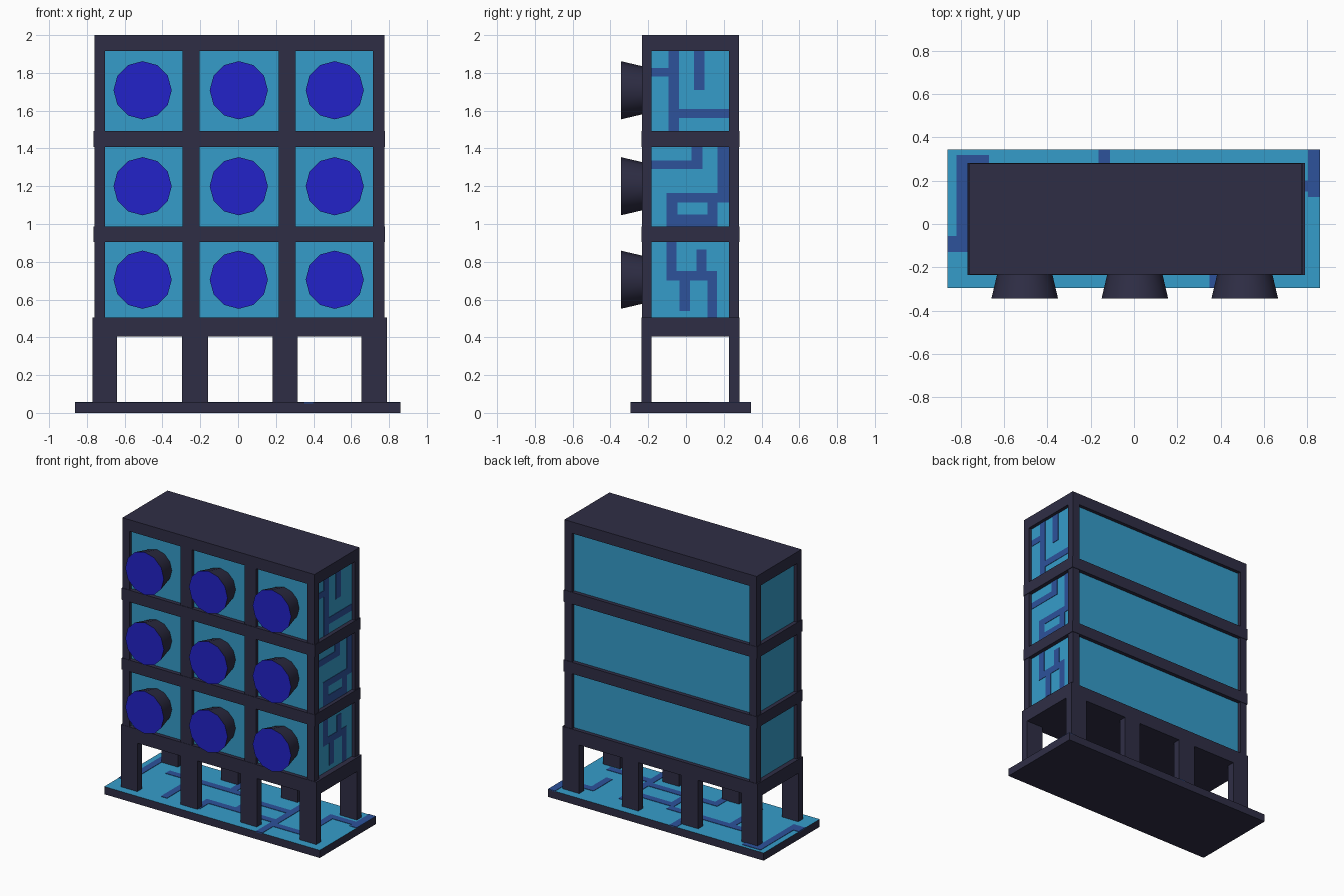
import bpy, bmesh, math
from mathutils import Matrix


def material(name, rgb):
    m = bpy.data.materials.new(name)
    m.diffuse_color = (*rgb, 1)
    return m


DARK = material("dark frame", (0.028, 0.027, 0.06))
CYAN = material("cyan panel", (0.036, 0.335, 0.59))
CIRCUIT = material("circuit blue", (0.026, 0.085, 0.33))
DISC = material("deep blue lens", (0.016, 0.016, 0.58))


def add_box(bm, x0, x1, y0, y1, z0, z1):
    m = Matrix.Translation(((x0 + x1) / 2, (y0 + y1) / 2, (z0 + z1) / 2))
    m = m @ Matrix.Diagonal((x1 - x0, y1 - y0, z1 - z0, 1))
    bmesh.ops.create_cube(bm, size=1, matrix=m)


def finish(name, bm, *mats):
    me = bpy.data.meshes.new(name)
    bm.to_mesh(me)
    bm.free()
    for m in mats:
        me.materials.append(m)
    ob = bpy.data.objects.new(name, me)
    bpy.context.collection.objects.link(ob)
    return ob


def boxes(name, mat, items):
    bm = bmesh.new()
    for b in items:
        add_box(bm, *b)
    return finish(name, bm, mat)


# Base slab: cyan on top, dark elsewhere
bm = bmesh.new()
add_box(bm, -0.862, 0.86, -0.295, 0.345, 0, 0.055)
bm.normal_update()
for f in bm.faces:
    f.material_index = 1 if f.normal.z > 0.5 else 0
finish("base_slab", bm, DARK, CYAN)

# Circuit tracks on the base (x0, x1, y0, y1)
base_tracks = [
    (-0.82, -0.77, -0.13, 0.32), (-0.82, -0.67, 0.27, 0.32), (-0.862, -0.77, -0.13, -0.055),
    (0.805, 0.86, 0.125, 0.345), (0.60, 0.82, 0.15, 0.20), (0.60, 0.65, -0.02, 0.20),
    (-0.165, -0.11, 0.10, 0.345), (-0.65, 0.05, 0.10, 0.15), (-0.47, -0.42, -0.21, 0.15),
    (0.35, 0.40, -0.295, 0.20), (0.03, 0.40, 0.05, 0.10), (0.03, 0.08, -0.12, 0.10),
    (-0.20, 0.40, -0.12, -0.07), (-0.20, -0.15, -0.22, -0.07), (0.35, 0.72, -0.17, -0.12),
]
boxes("base_circuit_tracks", CIRCUIT, [(*t, 0.05, 0.058) for t in base_tracks])

# Legs in two rows and the deck they carry
leg_x = [(-0.77, -0.64), (-0.296, -0.16), (0.183, 0.315), (0.655, 0.79)]
leg_y = [(-0.235, -0.182), (0.228, 0.283)]
boxes("legs", DARK, [(*x, *y, 0.05, 0.42) for x in leg_x for y in leg_y])
boxes("deck", DARK, [(-0.77, 0.79, -0.235, 0.283, 0.405, 0.505)])

# Cyan core whose faces show as recessed panels
PX = 0.75
boxes("panel_core", CYAN, [(-0.735, PX, -0.207, 0.255, 0.5, 1.95)])

# Frame: corner posts, front mullions, floor bands and roof
boxes("corner_posts", DARK, [(*x, *y, 0.5, 1.95)
                             for x in ((-0.76, -0.705), (0.715, 0.775))
                             for y in ((-0.233, -0.182), (0.228, 0.28))])
boxes("front_mullions", DARK, [(*x, -0.233, -0.2, 0.5, 1.95)
                               for x in ((-0.295, -0.205), (0.215, 0.305))])
boxes("floor_bands", DARK, [(-0.764, 0.779, -0.236, 0.283, *z)
                            for z in ((0.905, 0.988), (1.408, 1.493))])
boxes("roof", DARK, [(-0.76, 0.775, -0.233, 0.28, 1.917, 2.0)])

# Circuit tracks on the right side panels (y0, y1, z0, z1)
side_tracks = [
    (-0.093, -0.037, 1.49, 1.92), (-0.185, -0.09, 1.78, 1.825),
    (-0.04, 0.23, 1.56, 1.608), (0.042, 0.098, 1.71, 1.92),
    (0.03, 0.087, 1.29, 1.41), (-0.185, 0.087, 1.29, 1.337),
    (0.167, 0.23, 1.115, 1.41), (-0.103, 0.23, 1.115, 1.163),
    (-0.103, -0.045, 0.985, 1.16), (0.113, 0.168, 0.985, 1.16), (-0.1, 0.165, 0.985, 1.05),
    (-0.103, -0.05, 0.70, 0.905), (-0.103, 0.165, 0.70, 0.75),
    (-0.034, 0.02, 0.54, 0.72), (0.055, 0.108, 0.73, 0.865), (0.113, 0.165, 0.505, 0.75),
]
boxes("side_circuit_tracks", CIRCUIT, [(PX - 0.003, PX + 0.003, *t) for t in side_tracks])

# Nine flared round lenses on the front
Y0, Y1 = -0.2, -0.345
for row, z in enumerate((0.705, 1.2, 1.708)):
    for col, x in enumerate((-0.505, 0.004, 0.512)):
        bm = bmesh.new()
        m = Matrix.Translation((x, (Y0 + Y1) / 2, z)) @ Matrix.Rotation(math.pi / 2, 4, 'X')
        bmesh.ops.create_cone(bm, cap_ends=True, segments=12, radius1=0.12,
                              radius2=0.154, depth=Y0 - Y1, matrix=m)
        bm.normal_update()
        for f in bm.faces:
            f.material_index = 1 if f.normal.y < -0.9 else 0
            f.smooth = len(f.verts) == 4
        for e in bm.edges:
            e.smooth = all(len(f.verts) == 4 for f in e.link_faces)
        finish(f"lens_{row}_{col}", bm, DARK, DISC)
